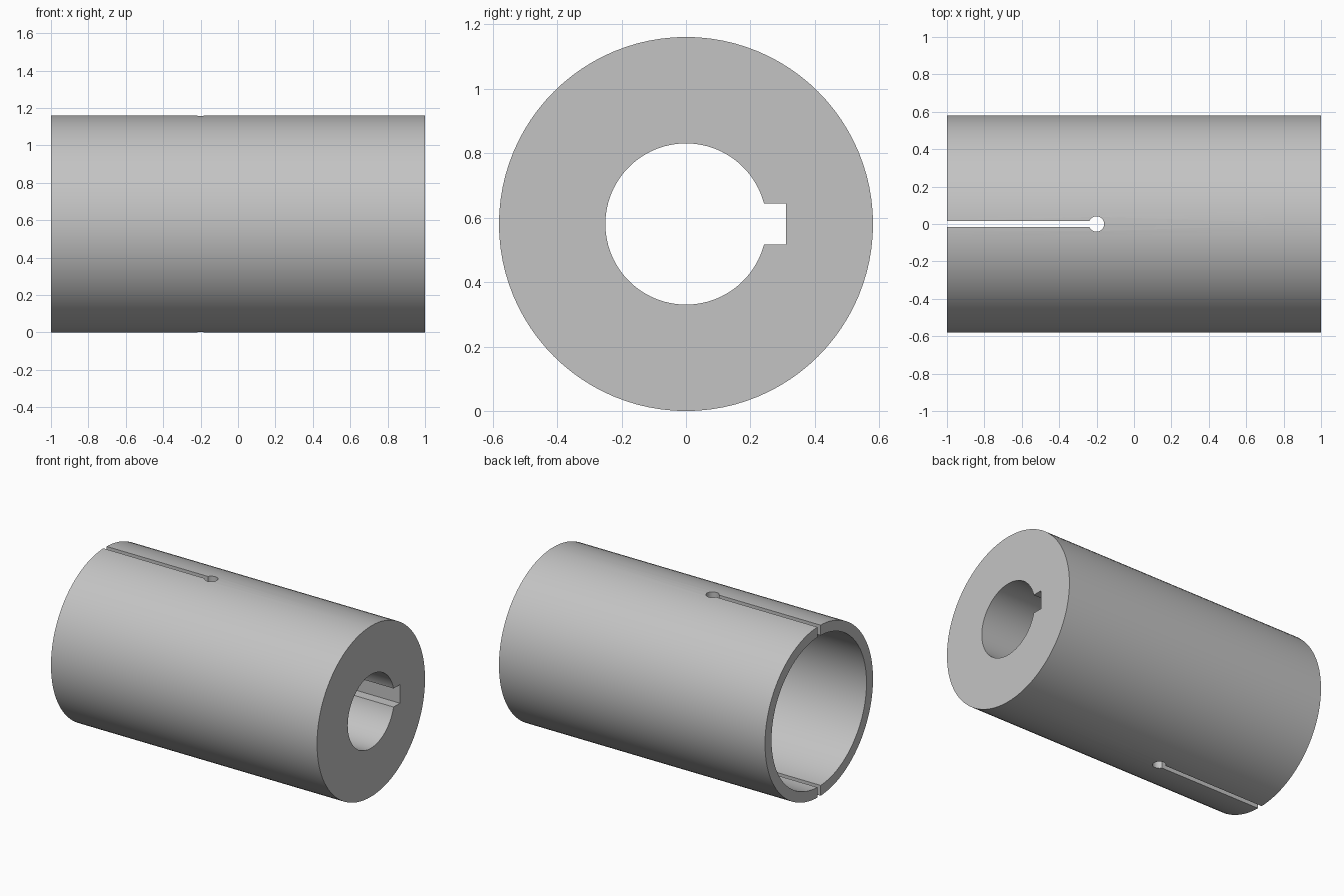
import bpy, math

cube = bpy.data.objects.get("Cube")
if cube:
    bpy.data.objects.remove(cube, do_unlink=True)

R = 0.58          # outer radius, also the height of the axis
SEGMENTS = 96

steel = bpy.data.materials.new("plain grey steel")
steel.use_nodes = True
GREY = (0.55, 0.55, 0.55, 1)
steel.diffuse_color = GREY
steel.node_tree.nodes["Principled BSDF"].inputs["Base Color"].default_value = GREY


def rod_x(name, radius, x0, x1):
    """Cylinder along x on the sleeve axis."""
    bpy.ops.mesh.primitive_cylinder_add(
        vertices=SEGMENTS, radius=radius, depth=x1 - x0,
        location=((x0 + x1) / 2, 0, R), rotation=(0, math.pi / 2, 0))
    bpy.context.object.name = name
    return bpy.context.object


def box(name, low, high):
    mid = [(a + b) / 2 for a, b in zip(low, high)]
    bpy.ops.mesh.primitive_cube_add(size=1, location=mid)
    ob = bpy.context.object
    ob.name = name
    ob.scale = [b - a for a, b in zip(low, high)]
    return ob


def cut(body, cutter):
    mod = body.modifiers.new(cutter.name, "BOOLEAN")
    mod.operation = "DIFFERENCE"
    mod.solver = "EXACT"
    mod.object = cutter
    bpy.context.view_layer.objects.active = body
    bpy.ops.object.modifier_apply(modifier=mod.name)
    bpy.data.objects.remove(cutter, do_unlink=True)


# Sleeve body
sleeve = rod_x("keyed_sleeve", R, -1, 1)
sleeve.data.materials.append(steel)

# Wide socket on one end, narrow shaft bore through the other
cut(sleeve, rod_x("socket", 0.51, -1.2, 0))
cut(sleeve, rod_x("shaft_bore", 0.25, -0.3, 1.2))

# Keyway beside the shaft bore
cut(sleeve, box("keyway", (-0.2, 0.1, R - 0.063), (1.2, 0.31, R + 0.063)))

# Clamping slot through top and bottom walls, with a round relief hole
cut(sleeve, box("slot", (-1.2, -0.017, -0.2), (-0.2, 0.017, 2 * R + 0.2)))
bpy.ops.mesh.primitive_cylinder_add(vertices=32, radius=0.041, depth=2,
                                    location=(-0.2, 0, R))
relief = bpy.context.object
relief.name = "relief_hole"
cut(sleeve, relief)

# Smooth round walls, crisp rims
bpy.ops.object.select_all(action="DESELECT")
sleeve.select_set(True)
bpy.context.view_layer.objects.active = sleeve
bpy.ops.object.shade_smooth_by_angle(angle=math.radians(30))
